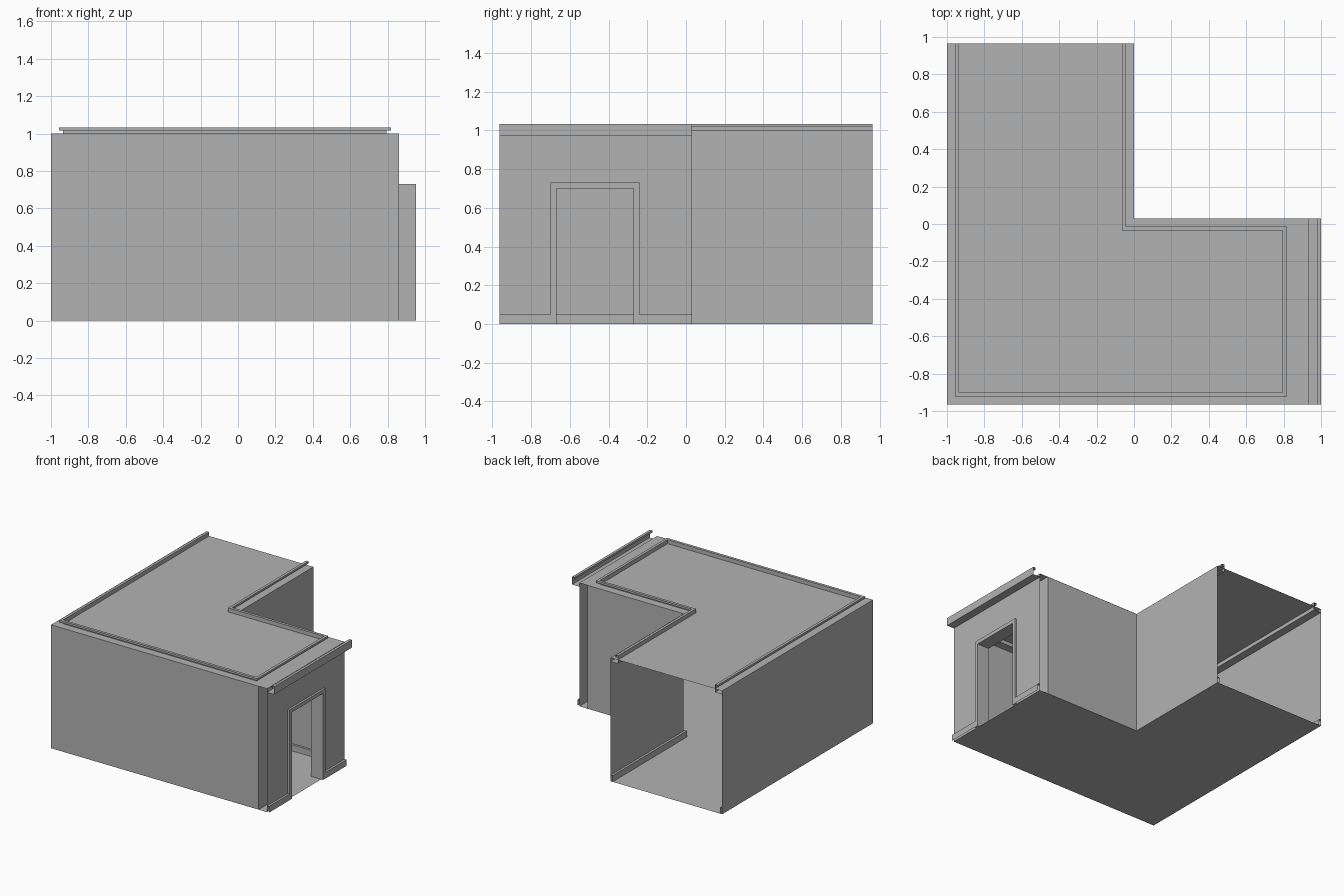
import bpy
import bmesh
from mathutils import Vector

cube = bpy.data.objects.get("Cube")
if cube:
    bpy.data.objects.remove(cube)

grey = bpy.data.materials.new("plain grey")
grey.use_nodes = True
colour = (0.45, 0.45, 0.45, 1)
grey.diffuse_color = colour
grey.node_tree.nodes["Principled BSDF"].inputs["Base Color"].default_value = colour


def finish(name, bm):
    mesh = bpy.data.meshes.new(name)
    bm.to_mesh(mesh)
    bm.free()
    mesh.materials.append(grey)
    obj = bpy.data.objects.new(name, mesh)
    bpy.context.collection.objects.link(obj)
    return obj


def sweep(name, path, profile):
    """Sweep an open (offset, height) profile along a floor path, mitred, offset to the left."""
    pts = [Vector(p) for p in path]
    sides = []
    for a, b in zip(pts, pts[1:]):
        d = (b - a).normalized()
        sides.append(Vector((-d.y, d.x)))
    bm = bmesh.new()
    rows = []
    for i, p in enumerate(pts):
        n = sides[max(i - 1, 0)]
        m = sides[min(i, len(sides) - 1)]
        mitre = (n + m) / (1 + n.dot(m))
        rows.append([bm.verts.new((*(p + mitre * off), z)) for off, z in profile])
    for r, s in zip(rows, rows[1:]):
        for k in range(len(profile) - 1):
            bm.faces.new((r[k], s[k], s[k + 1], r[k + 1]))
    return finish(name, bm)


def plate(name, points, depth=None):
    """One flat polygon, optionally extruded into a solid."""
    bm = bmesh.new()
    face = bm.faces.new([bm.verts.new(p) for p in points])
    if depth:
        ext = bmesh.ops.extrude_face_region(bm, geom=[face], use_keep_orig=True)
        moved = [g for g in ext["geom"] if isinstance(g, bmesh.types.BMVert)]
        bmesh.ops.translate(bm, verts=moved, vec=depth)
        bmesh.ops.recalc_face_normals(bm, faces=bm.faces)
    return finish(name, bm)


# Main dimensions
FRONT, BACK, NOTCH = -0.965, 0.965, 0.03
LEFT_WALL, ROOM_END, OUTER_END = -1.0, 0.86, 0.935
DOOR_A, DOOR_B, DOOR_TOP, TRIM = -0.70, -0.24, 0.73, 0.03

# L-shaped floor and ceiling
outline = [(LEFT_WALL, BACK), (LEFT_WALL, FRONT), (OUTER_END, FRONT),
           (OUTER_END, NOTCH), (0, NOTCH), (0, BACK)]
plate("floor", [(x, y, 0) for x, y in outline])
plate("ceiling", [(x, y, 1) for x, y in reversed(outline)])

# Room walls, open at the back end
wall = [(0, 0), (0, 1)]
outer_run = [(LEFT_WALL, BACK), (LEFT_WALL, FRONT), (ROOM_END, FRONT)]
inner_run = [(ROOM_END, NOTCH), (0, NOTCH), (0, BACK)]
sweep("outer_walls", outer_run, wall)
sweep("corner_walls", inner_run, wall)

# Two skins of the door wall, each with a doorway
doorway = [(FRONT, 0), (DOOR_A, 0), (DOOR_A, DOOR_TOP), (DOOR_B, DOOR_TOP),
           (DOOR_B, 0), (NOTCH, 0), (NOTCH, 1), (FRONT, 1)]
for name, x in (("door_wall_inside", ROOM_END), ("door_wall_outside", OUTER_END)):
    plate(name, [(x, y, z) for y, z in doorway])

# Door frame
a, b, t = DOOR_A + TRIM, DOOR_B - TRIM, DOOR_TOP - TRIM
arch = [(DOOR_A, 0), (a, 0), (a, t), (b, t), (b, 0),
        (DOOR_B, 0), (DOOR_B, DOOR_TOP), (DOOR_A, DOOR_TOP)]
plate("door_frame", [(0.845, y, z) for y, z in arch], (0.107, 0, 0))

# Hooked cornice along the room walls and on the outside of the door wall
hook = [(0, 0.97), (0.065, 0.97), (0.065, 1.033), (0.043, 1.033),
        (0.043, 1.017), (0.064, 1.017)]
sweep("room_cornice", outer_run + inner_run, hook)
sweep("outside_cornice", [(OUTER_END, NOTCH), (OUTER_END, FRONT)], hook)

# Skirting boards, broken at the doorway
board = [(0, 0.05), (0.018, 0.05), (0.018, 0)]
sweep("room_skirting_front", outer_run + [(ROOM_END, DOOR_A)], board)
sweep("room_skirting_back", [(ROOM_END, DOOR_B)] + inner_run, board)
sweep("outside_skirting_front", [(OUTER_END, DOOR_A), (OUTER_END, FRONT)], board)
sweep("outside_skirting_back", [(OUTER_END, NOTCH), (OUTER_END, DOOR_B)], board)
